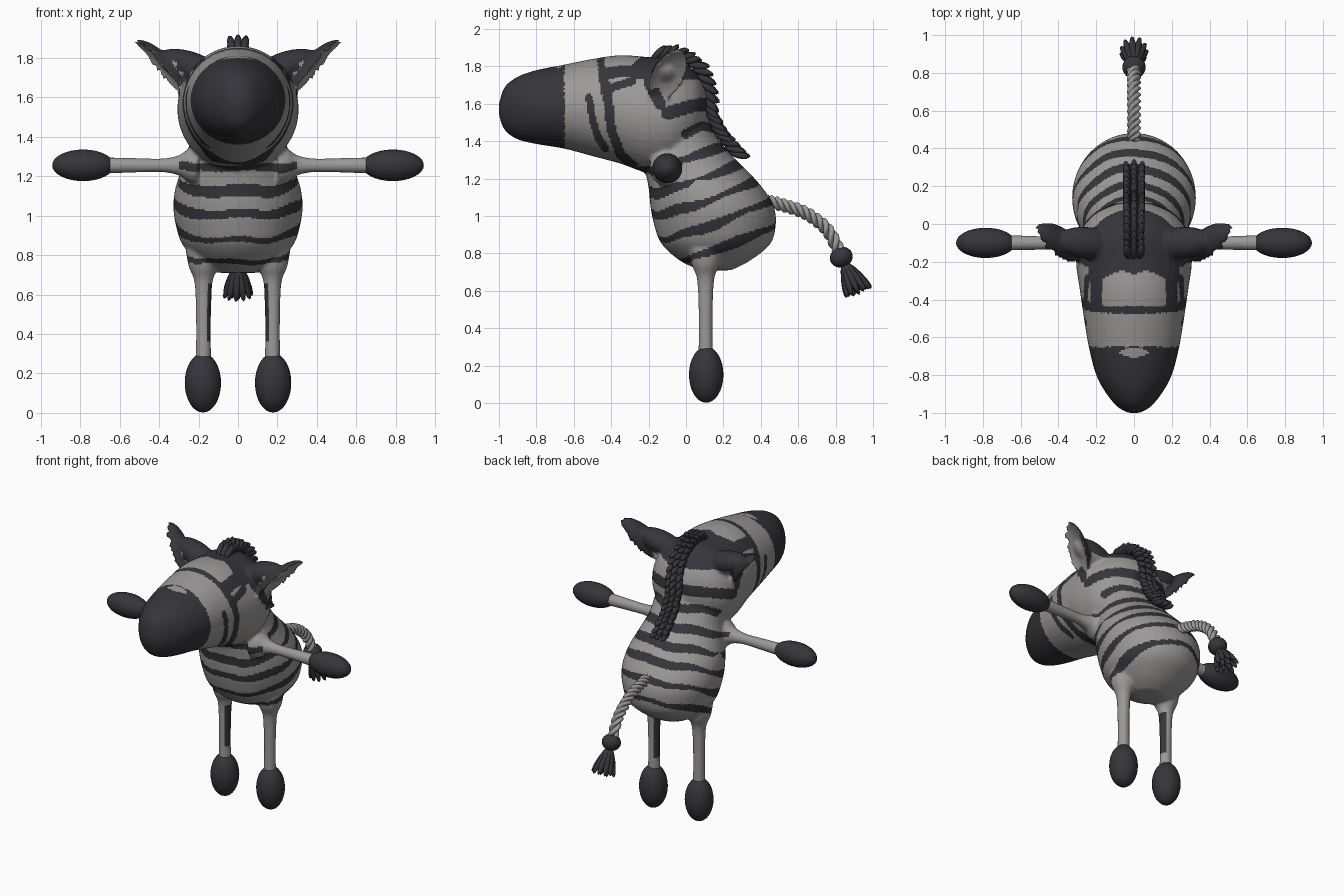
import bpy, bmesh, math, random
from mathutils import Vector, Matrix
from mathutils.geometry import intersect_point_line

random.seed(4)
cube = bpy.data.objects.get("Cube")
if cube:
    bpy.data.objects.remove(cube, do_unlink=True)


def material(name, rgb):
    m = bpy.data.materials.new(name)
    m.use_nodes = True
    m.diffuse_color = (*rgb, 1)
    bsdf = m.node_tree.nodes["Principled BSDF"]
    bsdf.inputs["Base Color"].default_value = (*rgb, 1)
    bsdf.inputs["Roughness"].default_value = 0.8
    return m


GREY = material("light grey", (0.33, 0.32, 0.315))
DARK = material("charcoal", (0.036, 0.036, 0.043))


def finish(name, bm, *mats):
    bmesh.ops.recalc_face_normals(bm, faces=bm.faces)
    me = bpy.data.meshes.new(name)
    bm.to_mesh(me)
    bm.free()
    for m in mats:
        me.materials.append(m)
    me.polygons.foreach_set("use_smooth", [True] * len(me.polygons))
    ob = bpy.data.objects.new(name, me)
    bpy.context.collection.objects.link(ob)
    return ob


def ellipsoid(bm, centre, radii, direction=(0, 0, 1), seg=24):
    """Ellipsoid whose local z points along direction."""
    rot = Vector(direction).to_track_quat("Z", "Y").to_matrix().to_4x4()
    mat = Matrix.Translation(centre) @ rot @ Matrix.Diagonal((*radii, 1))
    bmesh.ops.create_uvsphere(bm, u_segments=seg, v_segments=seg // 2, radius=1, matrix=mat)


def spline(rows, t):
    """Catmull-Rom through equal-length rows, t in 0..1."""
    t *= len(rows) - 1
    i = min(int(t), len(rows) - 2)
    u = t - i
    a, b, c, d = (rows[max(0, min(len(rows) - 1, i + k))] for k in (-1, 0, 1, 2))
    return [q + 0.5 * u * (r - p + u * (2 * p - 5 * q + 4 * r - s + u * (3 * (q - r) + s - p)))
            for p, q, r, s in zip(a, b, c, d)]


def loft(bm, rows, place, steps=50, seg=40):
    """Closed skin over elliptical sections."""
    rings = []
    for i in range(steps + 1):
        row = spline(rows, i / steps)
        rings.append([bm.verts.new(place(row, math.tau * k / seg)) for k in range(seg)])
    for a, b in zip(rings, rings[1:]):
        for k in range(seg):
            j = (k + 1) % seg
            bm.faces.new((a[k], a[j], b[j], b[k]))
    bm.faces.new(rings[0])
    bm.faces.new(rings[-1])


# Solid forms that get fused into one skin
bm = bmesh.new()
# torso: height, front y, back y, half width
torso = [(0.71, 0.08, 0.24, 0.1), (0.76, -0.03, 0.34, 0.19), (0.85, -0.13, 0.45, 0.28),
         (0.95, -0.17, 0.48, 0.315), (1.05, -0.19, 0.47, 0.328), (1.15, -0.2, 0.41, 0.315),
         (1.25, -0.22, 0.32, 0.28), (1.35, -0.24, 0.22, 0.25), (1.45, -0.2, 0.15, 0.23),
         (1.55, -0.15, 0.11, 0.18)]
loft(bm, torso, lambda r, a: (r[3] * math.cos(a),
                              (r[1] + r[2]) / 2 + (r[2] - r[1]) / 2 * math.sin(a), r[0]))
# head: y, bottom z, top z, half width
head = [(-1.0, 1.54, 1.6, 0.03), (-0.97, 1.46, 1.69, 0.085), (-0.9, 1.41, 1.745, 0.145),
        (-0.8, 1.385, 1.78, 0.2), (-0.65, 1.36, 1.81, 0.24), (-0.5, 1.32, 1.84, 0.265),
        (-0.35, 1.28, 1.86, 0.287), (-0.2, 1.23, 1.85, 0.307), (-0.06, 1.25, 1.84, 0.295),
        (0.05, 1.34, 1.77, 0.22), (0.11, 1.46, 1.66, 0.1)]
loft(bm, head, lambda r, a: (r[3] * math.cos(a), r[0],
                             (r[1] + r[2]) / 2 + (r[2] - r[1]) / 2 * math.sin(a)))
# ear frame: long axis, facing, width axis
EAR_D = Vector((0.23, 0.14, 0.26)).normalized()
EAR_N = Vector((0.72, -0.2, -0.53)).normalized()
EAR_W = EAR_N.cross(EAR_D)
for side in (1, -1):
    # cupped ear and its root
    made = bmesh.ops.create_uvsphere(bm, u_segments=32, v_segments=24, radius=1)["verts"]
    for v in made:
        p = v.co.copy()
        depth = 0.085 * p.z if p.z < 0 else -0.045 * p.z
        q = Vector((0.41, -0.1, 1.74)) + EAR_D * 0.2 * p.x + EAR_W * 0.088 * p.y + EAR_N * depth
        v.co = (q.x * side, q.y, q.z)
    ellipsoid(bm, (0.25 * side, -0.1, 1.76), (0.085, 0.075, 0.17), (side, 0.1, 0.3))
    # arm with shoulder flare
    arm = [(0.2, 0.1), (0.25, 0.085), (0.3, 0.052), (0.38, 0.036), (0.5, 0.037), (0.7, 0.042)]
    loft(bm, arm, lambda r, a: (side * r[0], -0.1 + r[1] * math.cos(a), 1.255 + r[1] * math.sin(a)),
         seg=20)
    # leg with hip flare
    leg = [(0.82, 0.09), (0.74, 0.075), (0.67, 0.048), (0.55, 0.04), (0.4, 0.038), (0.22, 0.04)]
    loft(bm, leg, lambda r, a: (side * 0.175 + r[1] * math.cos(a), 0.105 + r[1] * math.sin(a), r[0]),
         seg=20)
raw = finish("raw_skin", bm)
mod = raw.modifiers.new("fuse", "REMESH")
mod.mode, mod.voxel_size = "VOXEL", 0.0105
mod = raw.modifiers.new("soften", "SMOOTH")
mod.factor, mod.iterations = 0.5, 7
bpy.context.view_layer.update()
skin = bpy.data.meshes.new_from_object(raw.evaluated_get(bpy.context.evaluated_depsgraph_get()))
bpy.data.objects.remove(raw, do_unlink=True)

# Painted strokes: half width, then points
SIDE = [(0.02, (-0.52, 1.635), (-0.5, 1.52), (-0.47, 1.42), (-0.43, 1.36)),
        (0.025, (-0.42, 1.65), (-0.4, 1.46), (-0.35, 1.33), (-0.25, 1.24)),
        (0.022, (-0.45, 1.78), (-0.42, 1.68), (-0.29, 1.72)),
        (0.03, (-0.2, 1.85), (-0.2, 1.72), (-0.14, 1.6)),
        (0.035, (-0.1, 1.55), (0.04, 1.59), (0.12, 1.6)),
        (0.025, (0.0, 1.44), (0.08, 1.48), (0.16, 1.47))]
TOP = [(0.02, (0, -0.455), (0.2, -0.45), (0.31, -0.42)),
       (0.03, (0.2, -0.43), (0.2, -0.28))]
STRIPES = (0.775, 0.915, 1.055, 1.18, 1.31)


def painted(strokes, u, v):
    p = Vector((u, v))
    for width, *pts in strokes:
        for a, b in zip(pts, pts[1:]):
            a, b = Vector(a), Vector(b)
            q, t = intersect_point_line(p, a, b)
            if (p - a.lerp(b, max(0, min(1, t)))).length < width:
                return True
    return False


def is_dark(c, n):
    x, y, z = abs(c.x), c.y, c.z
    side = 1 if c.x > 0 else -1
    f = z - 0.35 * y
    if z < 0.7:      # legs: patch on the inner face
        return n.x * side < -0.55 and 0.36 < z < 0.66
    if x > 0.31 and z > 1.55 and y > -0.27:      # ears
        return Vector((n.x * side, n.y, n.z)).dot(EAR_N) < 0.35
    if x > 0.3 and 1.16 < z < 1.36:      # arms
        return False
    if f > 1.36:      # head
        if y < -0.65:
            spot = (x / 0.075) ** 2 + ((y + 0.68) / 0.024) ** 2 < 1
            return not (spot and z > 1.7)
        if z > 1.73 and y > -0.27 + 0.02 * math.sin(x * 25):
            return True
        return (x > 0.1 or z < 1.65) and painted(SIDE, y, z) or z > 1.65 and painted(TOP, x, y)
    # torso bands, tapering and wandering around the body
    f += 0.014 * math.sin(7 * y + 5 * x) + 0.008 * math.sin(19 * c.x + 11 * y)
    half = 0.024 + 0.008 * math.sin(9 * y + 14 * z)
    return any(abs(f - s) < half for s in STRIPES)


skin.materials.clear()
skin.materials.append(GREY)
skin.materials.append(DARK)
for p in skin.polygons:
    p.use_smooth = True
    p.material_index = int(is_dark(p.center, p.normal))
skin.name = "body_skin"
bpy.context.collection.objects.link(bpy.data.objects.new("body_skin", skin))

# Hands and hooves
for side, word in ((1, "left"), (-1, "right")):
    bm = bmesh.new()
    ellipsoid(bm, (0.785 * side, -0.1, 1.255), (0.08, 0.08, 0.157), (1, 0, 0), 32)
    finish(word + "_hand", bm, DARK)
    bm = bmesh.new()
    ellipsoid(bm, (0.178 * side, 0.108, 0.152), (0.092, 0.092, 0.15), seg=32)
    finish(word + "_hoof", bm, DARK)

# Rope tail: three twisted strands
path = [(0.43, 1.08), (0.53, 1.055), (0.65, 1.01), (0.76, 0.92), (0.83, 0.78)]
for strand in range(3):
    bm = bmesh.new()

    def rope(row, a, strand=strand):
        t = row[0]
        y, z = spline(path, t)
        y2, z2 = spline(path, min(1, t + 0.01))
        y1, z1 = spline(path, max(0, t - 0.01))
        nrm = Vector((0, z1 - z2, y2 - y1)).normalized()
        w = math.tau * (t * 4.5 + strand / 3)
        off = 0.018 * math.cos(w) + 0.019 * math.cos(a)
        return Vector((0.018 * math.sin(w) + 0.019 * math.sin(a), y, z)) + nrm * off

    loft(bm, [(0,), (0.5,), (1,)], rope, 90, 10)
    finish("tail_strand_%d" % (strand + 1), bm, GREY)

# Tail knot and tassel
bm = bmesh.new()
ellipsoid(bm, (0, 0.83, 0.78), (0.062, 0.062, 0.055), (0, 0.4, -1))
finish("tail_knot", bm, DARK)
bm = bmesh.new()
axis = Vector((0, 0.42, -0.9)).normalized()
across = Vector((0, 0.9, 0.42)).normalized()
for ring, count in ((0.15, 4), (0.38, 11)):
    for k in range(count):
        a = math.tau * k / count
        d = (axis + ring * (math.cos(a) * Vector((1, 0, 0)) + math.sin(a) * across)).normalized()
        reach = 0.11 + random.uniform(-0.008, 0.008)
        ellipsoid(bm, Vector((0, 0.84, 0.765)) + d * reach, (0.02, 0.02, 0.1), d, 12)
finish("tail_tassel", bm, DARK)

# Mane: rows of tufts over the crown and down the neck
ridge = [(-0.17, 1.845), (-0.06, 1.85), (0.03, 1.8), (0.09, 1.69), (0.11, 1.56), (0.16, 1.44),
         (0.24, 1.34)]
bm = bmesh.new()
for i in range(20):
    t = i / 19
    y, z = spline(ridge, t)
    y2, z2 = spline(ridge, min(1, t + 0.02))
    y1, z1 = spline(ridge, max(0, t - 0.02))
    tan = Vector((0, y2 - y1, z2 - z1)).normalized()
    out = Vector((0, -tan.z, tan.y))
    for x in (-0.03, 0, 0.03):
        d = out * random.uniform(0.5, 0.7) + tan * 0.75 + Vector((x * 5, 0, 0))
        d.normalize()
        size = 0.062 if x == 0 else 0.054
        base = Vector((x, y, z)) + d * (0.045 if t > 0.3 else 0.03)
        ellipsoid(bm, base, (0.02, 0.02, size), d, 12)
finish("mane", bm, DARK)
